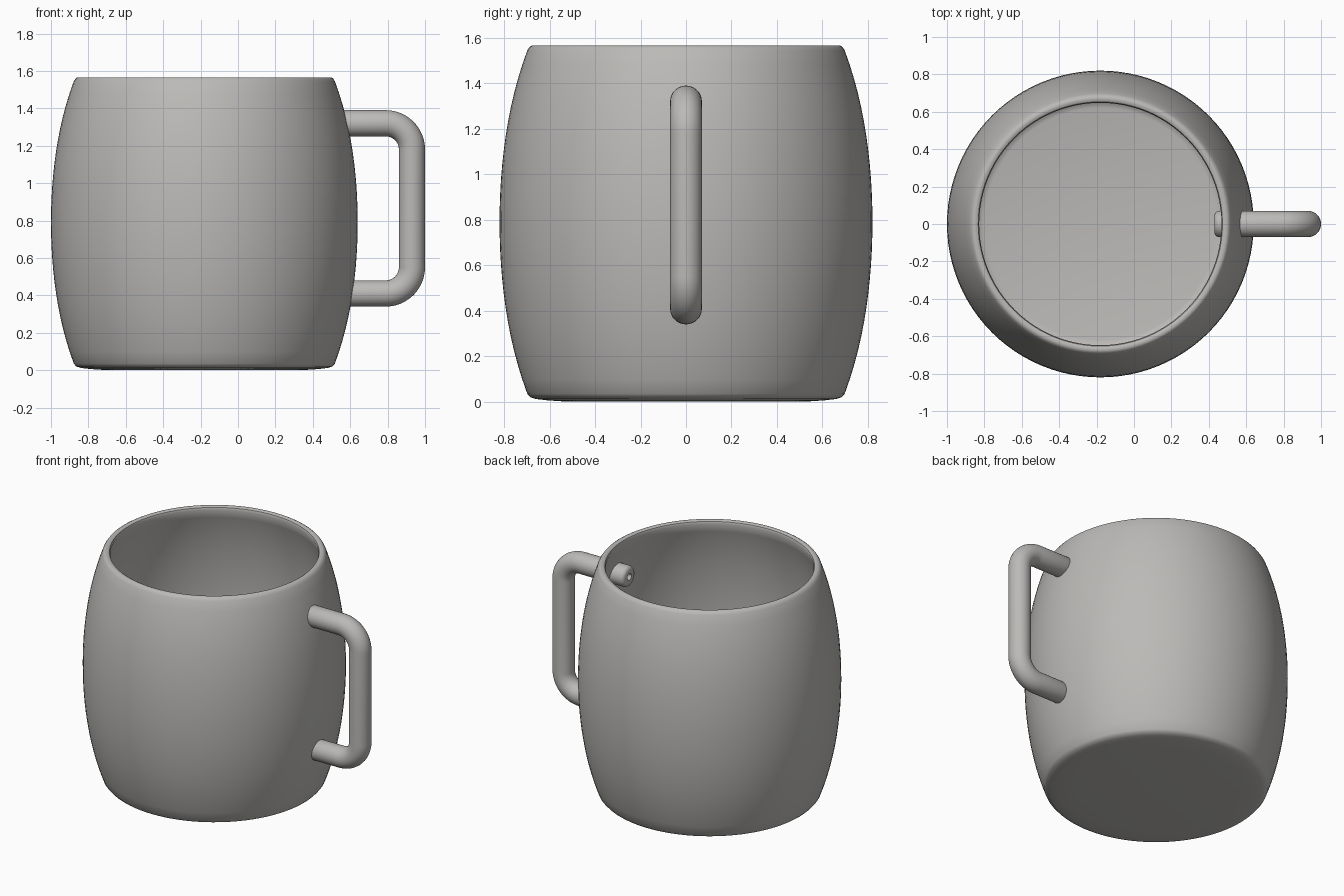
import bpy, bmesh, math
from mathutils import Vector, Matrix

if "Cube" in bpy.data.objects:
    bpy.data.objects.remove(bpy.data.objects["Cube"])

grey = bpy.data.materials.new("warm_grey")
grey.diffuse_color = (0.50, 0.49, 0.475, 1)
grey.use_nodes = True
grey.node_tree.nodes["Principled BSDF"].inputs["Base Color"].default_value = grey.diffuse_color
CX = -0.18   # cup axis


def finish(bm, name):
    bmesh.ops.remove_doubles(bm, verts=bm.verts, dist=1e-5)
    bmesh.ops.recalc_face_normals(bm, faces=bm.faces)
    mesh = bpy.data.meshes.new(name)
    bm.to_mesh(mesh)
    bm.free()
    mesh.materials.append(grey)
    ob = bpy.data.objects.new(name, mesh)
    bpy.context.collection.objects.link(ob)
    bpy.ops.object.select_all(action='DESELECT')
    ob.select_set(True)
    bpy.context.view_layer.objects.active = ob
    bpy.ops.object.shade_smooth_by_angle(angle=math.radians(40))
    return ob


def barrel(z):
    d = z - 0.79
    return 0.82 - 0.18 * d ** 2 - 0.06 * d ** 4


# Cup: one closed profile, base -> outer wall -> rounded rim -> inner wall -> floor
T, N = 0.05, 24
profile = [(0, 0), (0.52, 0.0), (0.61, 0.006), (0.66, 0.012), (0.685, 0.02)]
profile += [(barrel(z), z) for z in (0.035 + 1.51 * i / N for i in range(N + 1))]
profile += [(0.688, 1.56), (0.678, 1.566), (0.664, 1.566), (0.653, 1.56)]
profile += [(barrel(z) - T, z) for z in (1.545 - 1.46 * i / N for i in range(N + 1))]
profile += [(0.645, 0.066), (0.62, 0.06), (0, 0.06)]

bm = bmesh.new()
vs = [bm.verts.new((r, 0, z)) for r, z in profile]
es = [bm.edges.new(p) for p in zip(vs, vs[1:])]
bmesh.ops.spin(bm, geom=vs + es, cent=(0, 0, 0), axis=(0, 0, 1),
               angle=math.tau, steps=96, use_duplicate=False)
cup = finish(bm, "cup_body")
cup.data.transform(Matrix.Translation((CX, 0, 0)))

# Handle: round tube swept along a rounded bracket, both ends poking through the wall
R, BEND, X0, X1, Z0, Z1 = 0.07, 0.14, 0.43, 0.93, 0.41, 1.32
path = []   # (x, z, direction angle, tube radius)
for x, r in ((X0 + 0.04, 0.022), (X0, 0.022), (X0, 0.05), (X0 + 0.006, 0.062), (X0 + 0.02, R)):
    path.append((x, Z1, 0, r))
for i in range(13):
    a = math.pi / 2 * i / 12
    path.append((X1 - BEND + BEND * math.sin(a), Z1 - BEND + BEND * math.cos(a), -a, R))
# lower half mirrors the upper half
path += [(x, Z0 + Z1 - z, -math.pi - a, r) for x, z, a, r in reversed(path)]

bm = bmesh.new()
SEG = 32
rings = []
for x, z, a, r in path:
    side = Vector((-math.sin(a), 0, math.cos(a)))
    rings.append([bm.verts.new(Vector((x, 0, z)) + r * (
        side * math.cos(t) + Vector((0, 1, 0)) * math.sin(t)))
        for t in (math.tau * k / SEG for k in range(SEG))])
for a, b in zip(rings, rings[1:]):
    for k in range(SEG):
        j = (k + 1) % SEG
        bm.faces.new((a[k], a[j], b[j], b[k]))
bm.faces.new(rings[0])
bm.faces.new(rings[-1])
finish(bm, "handle")
